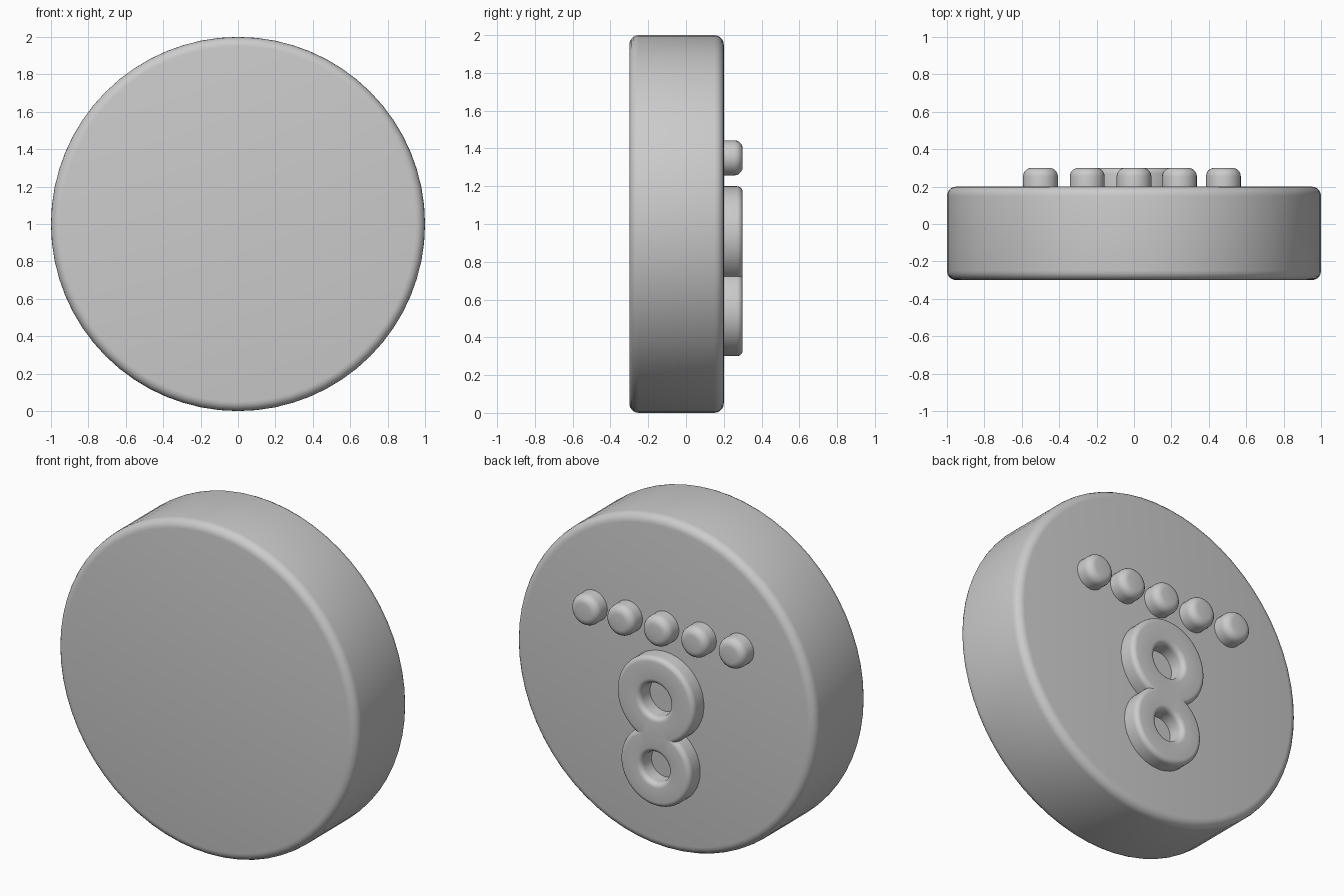
import bpy, bmesh, math
from mathutils import Matrix, Vector

cube = bpy.data.objects.get("Cube")
if cube:
    bpy.data.objects.remove(cube, do_unlink=True)

grey = bpy.data.materials.new("plain grey")
grey.use_nodes = True
colour = (0.6, 0.6, 0.6, 1)
grey.diffuse_color = colour
grey.node_tree.nodes["Principled BSDF"].inputs["Base Color"].default_value = colour


def corner(r, y, dr, dy, size, steps=5):
    """Rounded profile corner at (r, y); dr and dy point outwards."""
    for i in range(steps + 1):
        a = math.pi / 2 * i / steps
        yield (r + dr * size * (math.cos(a) - 1), y + dy * size * (math.sin(a) - 1))


def lathe(name, profile, x, z, sides, closed=False):
    """Spin a (radius, y) profile round the y direction at x, z."""
    bm = bmesh.new()
    verts = [bm.verts.new((r, y, 0)) for r, y in profile]
    edges = [bm.edges.new(pair) for pair in zip(verts, verts[1:])]
    if closed:
        edges.append(bm.edges.new((verts[-1], verts[0])))
    bmesh.ops.spin(bm, geom=verts + edges, cent=(0, 0, 0), axis=(0, 1, 0),
                   angle=math.tau, steps=sides, use_duplicate=False)
    bmesh.ops.remove_doubles(bm, verts=bm.verts, dist=1e-5)
    if not closed:
        bmesh.ops.holes_fill(bm, edges=[e for e in bm.edges if e.is_boundary], sides=0)
    bmesh.ops.recalc_face_normals(bm, faces=bm.faces)
    bmesh.ops.transform(bm, matrix=Matrix.Translation(Vector((x, 0, z))), verts=bm.verts)
    mesh = bpy.data.meshes.new(name)
    bm.to_mesh(mesh)
    bm.free()
    mesh.materials.append(grey)
    obj = bpy.data.objects.new(name, mesh)
    bpy.context.collection.objects.link(obj)
    return obj


def select(obj):
    bpy.ops.object.select_all(action='DESELECT')
    obj.select_set(True)
    bpy.context.view_layer.objects.active = obj


def smooth(obj):
    select(obj)
    bpy.ops.object.shade_smooth_by_angle(angle=math.radians(35))


# Thick round body with softened rims
front_rim = list(corner(1, -0.3, 1, -1, 0.05))
back_rim = list(corner(1, 0.2, 1, 1, 0.05))
smooth(lathe("round_body", front_rim[::-1] + back_rim, 0, 1, 64))

# Row of rounded knobs on the back
for i, x in enumerate((-0.5, -0.25, 0, 0.243, 0.478)):
    profile = [(0.093, 0.18)] + list(corner(0.093, 0.3, 1, 1, 0.045))
    smooth(lathe(f"knob_{i + 1}", profile, x, 1.35, 32))


def ring(name, z, outer, inner):
    profile = [(inner, 0.18), (outer, 0.18)] + list(corner(outer, 0.3, 1, 1, 0.03))
    profile += list(corner(inner, 0.3, -1, 1, 0.03))[::-1]
    return lathe(name, profile, 0, z, 48, closed=True)


# Two raised rings joined into one piece
rings = ring("joined_rings", 0.94, 0.26, 0.1)
lower = ring("lower_ring", 0.535, 0.235, 0.09)
union = rings.modifiers.new("join", 'BOOLEAN')
union.operation = 'UNION'
union.solver = 'EXACT'
union.object = lower
select(rings)
bpy.ops.object.modifier_apply(modifier=union.name)
bpy.data.objects.remove(lower, do_unlink=True)
smooth(rings)
